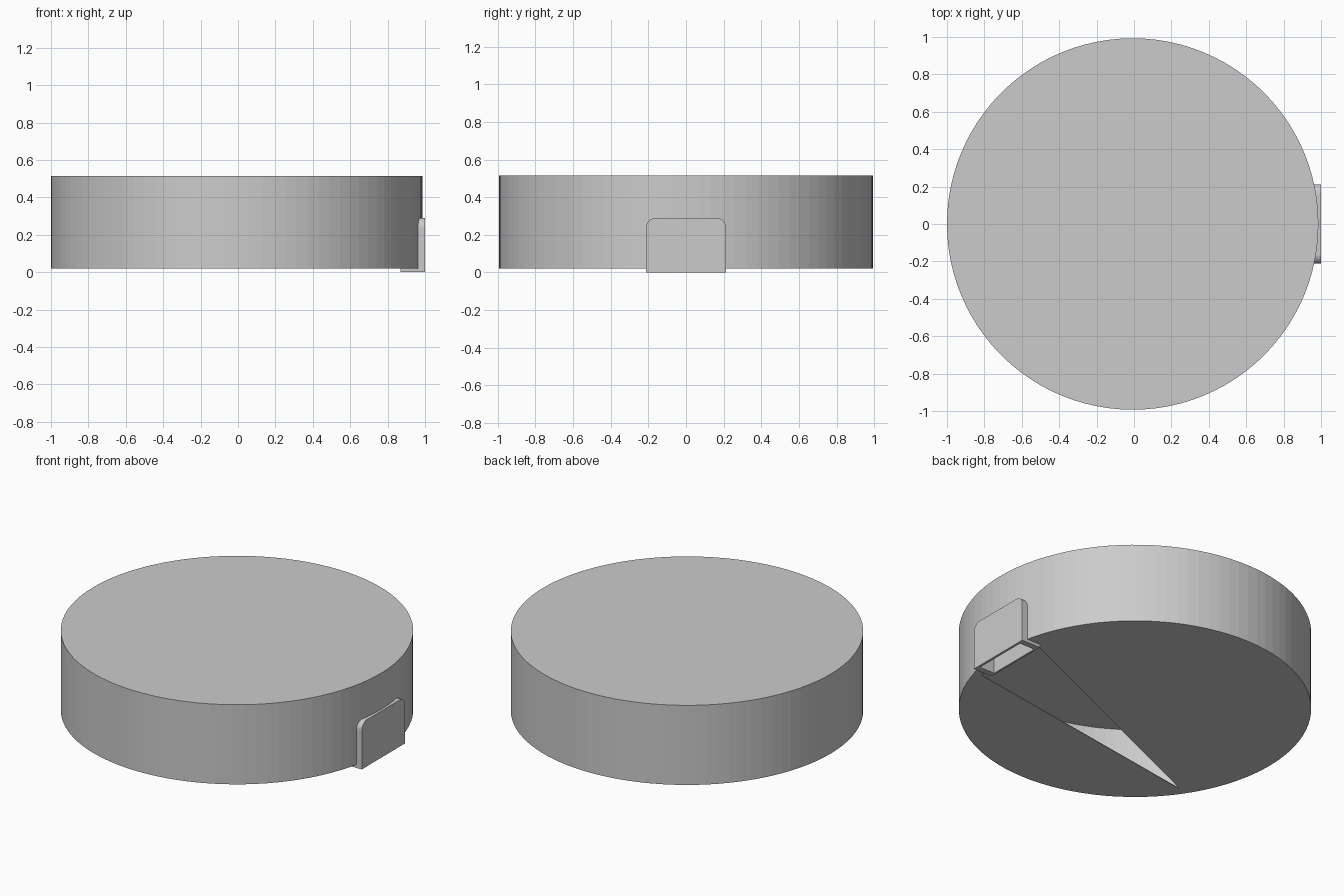
import bpy, bmesh, math

if "Cube" in bpy.data.objects:
    bpy.data.objects.remove(bpy.data.objects["Cube"])

CX = -0.007          # disc centre, the tab sticks out on +x
SEG = 96


def make_object(name, bm):
    bmesh.ops.recalc_face_normals(bm, faces=bm.faces)
    mesh = bpy.data.meshes.new(name)
    bm.to_mesh(mesh)
    bm.free()
    ob = bpy.data.objects.new(name, mesh)
    bpy.context.collection.objects.link(ob)
    return ob


def prism(name, pts, offset):
    """Extrude a closed outline of 3D points along offset."""
    bm = bmesh.new()
    face = bm.faces.new([bm.verts.new(p) for p in pts])
    ext = bmesh.ops.extrude_face_region(bm, geom=[face], use_keep_orig=True)
    moved = [g for g in ext["geom"] if isinstance(g, bmesh.types.BMVert)]
    bmesh.ops.translate(bm, verts=moved, vec=offset)
    return make_object(name, bm)


def disc(name, r, z0, z1):
    pts = [(CX + r * math.cos(2 * math.pi * i / SEG),
            r * math.sin(2 * math.pi * i / SEG), z0) for i in range(SEG)]
    return prism(name, pts, (0, 0, z1 - z0))


def cut(ob, cutter):
    mod = ob.modifiers.new("cut", "BOOLEAN")
    mod.operation = "DIFFERENCE"
    mod.solver = "EXACT"
    mod.object = cutter
    cutter.hide_render = True
    cutter.hide_set(True)


# Round hollow body with a thin floor
body = disc("round_body", 0.993, 0.02, 0.515)
cavity = disc("cavity_cutter", 0.945, 0.024, 0.43)

# Wedge-shaped opening in the floor, running from the tab to the far rim
wedge = prism("floor_opening_cutter",
              [(-0.785, -0.53, -0.05), (0.90, -0.265, -0.05),
               (0.925, 0.0, -0.05), (0.865, 0.19, -0.05)], (0, 0, 0.15))

# Tab hood: outline with rounded upper corners, extruded along x
HALF, TOP, R = 0.212, 0.29, 0.05
outline = [(-HALF, 0.0), (HALF, 0.0)]
for side, start in ((1, 0), (-1, 90)):
    for i in range(7):
        a = math.radians(start + 15 * i)
        outline.append((side * (HALF - R) + R * math.cos(a),
                        TOP - R + R * math.sin(a)))
tab = prism("socket_tab", [(0.87, y, z) for y, z in outline], (0.13, 0, 0))

# Pocket open at the underside of the tab
pocket = prism("pocket_cutter",
               [(0.882, -0.175, -0.05), (0.985, -0.175, -0.05),
                (0.985, 0.175, -0.05), (0.882, 0.175, -0.05)], (0, 0, 0.30))

for cutter in (cavity, wedge, pocket):
    cut(body, cutter)
cut(tab, pocket)
